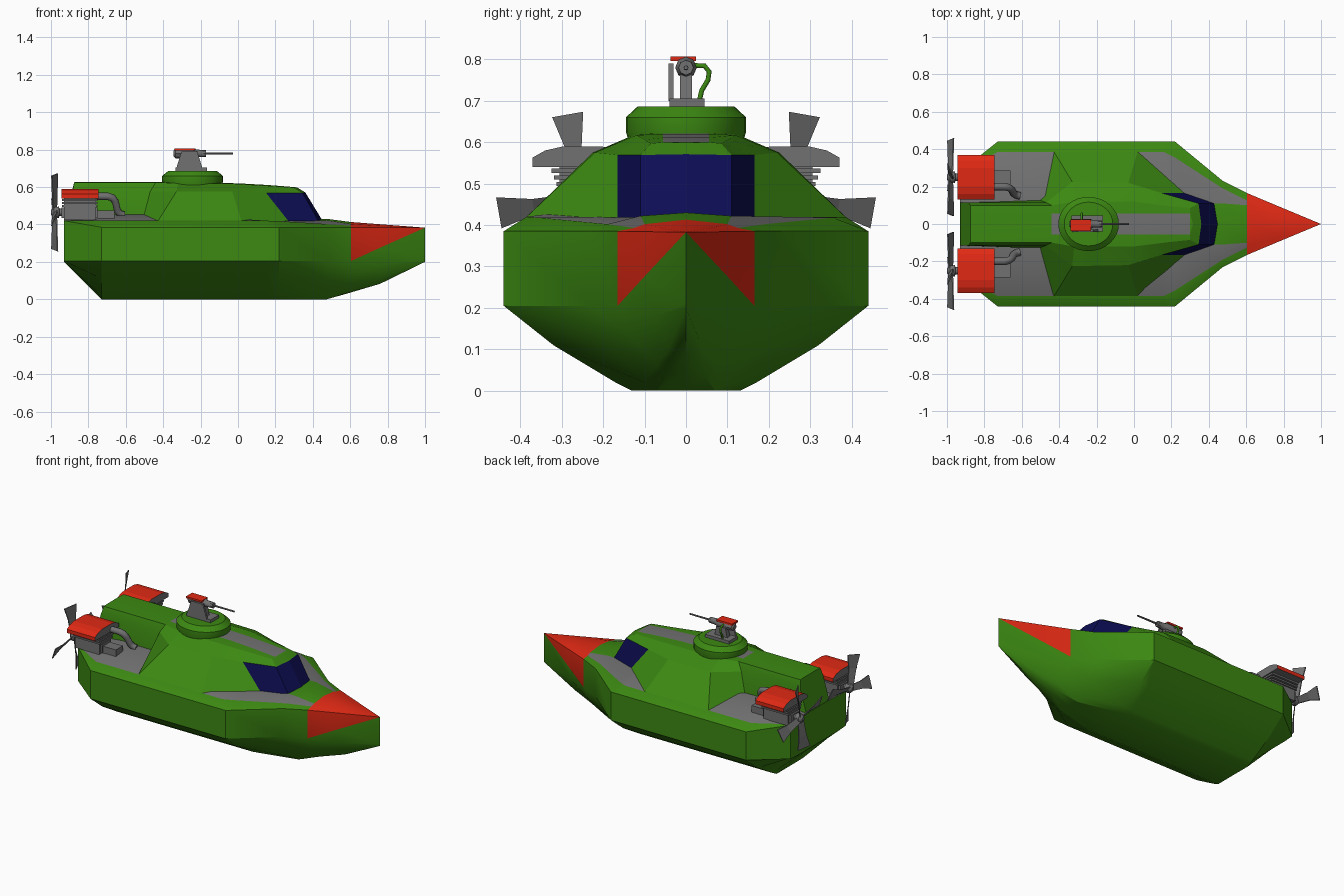
import bpy, bmesh, math
from mathutils import Vector

if "Cube" in bpy.data.objects:
    bpy.data.objects.remove(bpy.data.objects["Cube"])


def mat(name, c):
    m = bpy.data.materials.new(name)
    m.diffuse_color = (*c, 1)
    m.use_nodes = True
    m.node_tree.nodes["Principled BSDF"].inputs["Base Color"].default_value = m.diffuse_color
    return m


GREEN = mat("hull green", (0.045, 0.25, 0.006))
GRAY = mat("metal gray", (0.165, 0.165, 0.165))
RED = mat("signal red", (0.75, 0.022, 0.007))
NAVY = mat("window navy", (0.004, 0.004, 0.09))


def finish(name, bm, mats, smooth=None):
    bmesh.ops.remove_doubles(bm, verts=bm.verts, dist=0.0005)
    bmesh.ops.recalc_face_normals(bm, faces=bm.faces)
    me = bpy.data.meshes.new(name)
    bm.to_mesh(me)
    bm.free()
    for m in mats:
        me.materials.append(m)
    ob = bpy.data.objects.new(name, me)
    bpy.context.collection.objects.link(ob)
    if smooth:
        bpy.ops.object.select_all(action='DESELECT')
        ob.select_set(True)
        bpy.context.view_layer.objects.active = ob
        bpy.ops.object.shade_smooth_by_angle(angle=math.radians(smooth))
    return ob


def loft(name, loops, mats, rule=None, closed=True, cap=(True, True), smooth=None):
    """Skin a list of equal-length point loops; rule(station, row) gives the material."""
    bm = bmesh.new()
    rows = [[bm.verts.new(p) for p in l] for l in loops]
    n = len(rows[0])
    for i in range(len(rows) - 1):
        for j in range(n if closed else n - 1):
            k = (j + 1) % n
            f = bm.faces.new((rows[i][j], rows[i][k], rows[i + 1][k], rows[i + 1][j]))
            f.material_index = rule(i, j) if rule else 0
    if cap[0]:
        bm.faces.new(rows[0])
    if cap[1]:
        bm.faces.new(rows[-1])
    return finish(name, bm, mats, smooth)


def box(name, lo, hi, m, top=1.0):
    """Box between two corners, top face scaled in x."""
    cx = (lo[0] + hi[0]) / 2
    loops = []
    for z, s in ((lo[2], 1), (hi[2], top)):
        a, b = cx + (lo[0] - cx) * s, cx + (hi[0] - cx) * s
        loops.append([(a, lo[1], z), (b, lo[1], z), (b, hi[1], z), (a, hi[1], z)])
    return loft(name, loops, [m])


def lathe_x(name, prof, y, z, m, n=16):
    """Round part along x from (x, radius) pairs."""
    loops = [[(x, y + r * math.cos(2 * math.pi * k / n), z + r * math.sin(2 * math.pi * k / n))
              for k in range(n)] for x, r in prof]
    return loft(name, loops, [m], smooth=40)


def tube(name, pts, r, m):
    cu = bpy.data.curves.new(name, 'CURVE')
    cu.dimensions = '3D'
    cu.bevel_depth = r
    cu.bevel_resolution = 2
    cu.use_fill_caps = True
    sp = cu.splines.new('POLY')
    sp.points.add(len(pts) - 1)
    for p, q in zip(sp.points, pts):
        p.co = (*q, 1)
    cu.materials.append(m)
    ob = bpy.data.objects.new(name, cu)
    bpy.context.collection.objects.link(ob)
    bpy.ops.object.select_all(action='DESELECT')
    ob.select_set(True)
    bpy.context.view_layer.objects.active = ob
    bpy.ops.object.convert(target='MESH')


# Hull: half sections (y, z) from keel through knuckle and sheer to deck centre
full = [(0, 0), (.13, 0), (.17, .02), (.32, .11), (.44, .205), (.44, .385)]
deck = [(.385, .42), (.11, .455), (0, .455)]
stations = [
    (-.93, [(0, .2), (.1, .2), (.15, .2), (.22, .2), (.28, .205), (.28, .42),
            (.27, .422), (.11, .43), (0, .43)]),
    (-.73, full + deck),
    (-.43, full + deck),
    (.16, full + [(.385, .42), (.11, .42), (0, .42)]),
    (.22, full + [(.355, .418), (.11, .42), (0, .42)]),
    (.475, [(0, 0), (.07, 0), (.1, .02), (.175, .1), (.23, .205), (.23, .385),
            (.19, .402), (.11, .422), (0, .43)]),
    (.605, [(0, .037), (.04, .042), (.07, .06), (.12, .12), (.165, .205), (.165, .385),
            (.125, .393), (.10, .402), (0, .413)]),
    (.76, [(0, .083), (.025, .09), (.04, .105), (.075, .18), (.1, .276), (.1, .384),
           (.08, .388), (.06, .393), (0, .401)]),
    (1, [(0, .2)] * 3 + [(0, .21)] + [(0, .383)] * 5)]
loops = []
for x, h in stations:
    loops.append([(x, y, z) for y, z in h] + [(x, -y, z) for y, z in h[-2:0:-1]])


def hull_rule(i, j):
    k = min(j, 15 - j)
    if i >= 6 and k >= 4:      # red bow tip
        return 2
    return 1 if k == 6 else 0  # gray side decks


loft("hull", loops, [GREEN, GRAY, RED], hull_rule, cap=(True, False), smooth=28)

# Superstructure: base, eave, roof edge, strip edge, centre for each station
cabin = [
    [(-.93, .115, .42), (-.885, .115, .575), (-.875, .1, .625), (-.875, .055, .627), (-.875, 0, .627)],
    [(-.51, .13, .42), (-.47, .115, .575), (-.44, .1, .625), (-.44, .055, .627), (-.44, 0, .627)],
    [(-.43, .39, .415), (-.33, .225, .575), (-.32, .12, .62), (-.32, .055, .625), (-.32, 0, .625)],
    [(.02, .39, .415), (-.03, .22, .575), (0, .12, .617), (0, .055, .62), (0, 0, .62)],
    [(.27, .165, .418), (.15, .165, .569), (.16, .1, .606), (.16, .055, .611), (.16, 0, .611)],
    [(.43, .11, .418), (.345, .11, .569), (.30, .085, .597), (.30, .055, .6), (.30, 0, .6)],
    [(.452, 0, .42), (.36, 0, .571), (.315, 0, .598), (.315, 0, .598), (.315, 0, .598)]]


def cabin_rule(i, j):
    k = min(j, 7 - j)
    if k == 0 and i >= 4:          # windows
        return 2
    return 1 if k == 3 and 1 <= i <= 4 else 0  # gray roof strip


loft("cabin", [h + [(x, -y, z) for x, y, z in h[-2::-1]] for h in cabin],
     [GREEN, GRAY, NAVY], cabin_rule, closed=False, cap=(True, False), smooth=15)

# Turret ring
loft("turret_ring", [[(-.243 + a * math.cos(t * math.pi / 16), b * math.sin(t * math.pi / 16), z)
                      for t in range(32)]
                     for a, b, z in ((.15, .135, .59), (.162, .145, .625), (.162, .145, .66),
                                     (.13, .117, .686))], [GREEN], smooth=25)

# Deck gun
box("gun_base", (-.335, -.04, .68), (-.165, .045, .705), GRAY)
box("gun_bracket", (-.33, -.042, .70), (-.19, -.03, .79), GRAY, 0.6)
box("gun_pedestal", (-.30, -.014, .70), (-.21, .014, .765), GRAY, 0.7)
lathe_x("gun_body", [(-.345, .015), (-.335, .026), (-.23, .026), (-.22, .02), (-.17, .018)], 0, .78, GRAY, 8)
lathe_x("gun_barrel", [(-.18, .006), (-.026, .005)], 0, .78, GRAY, 8)
box("gun_cover", (-.34, -.038, .796), (-.23, .024, .807), RED)
tube("ammo_hose", [(-.28, .02, .785), (-.28, .045, .784), (-.28, .056, .77), (-.28, .053, .75),
                   (-.28, .038, .725), (-.28, .03, .69)], .006, GREEN)

# Engines with propellers, one on each side
for s, side in ((1, "left"), (-1, "right")):
    Y = .25 * s
    prof = [(-.12, .54), (-.12, .563), (-.09, .58), (-.05, .589), (.05, .589),
            (.09, .58), (.12, .563), (.12, .54)]
    cover = loft(side + "_engine_cover", [[(x, Y + y, z) for y, z in prof] for x in (-.945, -.747)],
                 [RED, GRAY])
    for f in cover.data.polygons:    # gray ends and underside
        if abs(f.normal.x) > .9 or f.normal.z < -.9:
            f.material_index = 1

    def block(name, x0, x1, w, z0, z1):
        box(side + name, (x0, Y - w, z0), (x1, Y + w, z1), GRAY)
    block("_engine_core", -.93, -.76, .055, .425, .545)
    for q in range(3):
        block("_engine_fin_%d" % q, -.94, -.75, .075 - .006 * q, .526 - q * .016, .536 - q * .016)
    block("_engine_sump", -.945, -.75, .045, .435, .49)
    block("_gear_case", -.76, -.66, .035, .43, .475)
    tube(side + "_exhaust", [(-.76, .2 * s, .55), (-.695, .2 * s, .55), (-.67, .195 * s, .542),
                             (-.655, .185 * s, .52), (-.645, .165 * s, .475), (-.63, .155 * s, .455),
                             (-.61, .15 * s, .45)], .02, GRAY)
    lathe_x(side + "_propeller_hub", [(-.93, .02), (-.955, .02), (-.958, .03), (-.985, .028),
                                      (-1, .012)], Y, .465, GRAY, 12)
    for b in range(4):
        a = math.radians(80 + 90 * b)
        d = Vector((0, s * math.cos(a), math.sin(a)))
        t = Vector((0, -s * math.sin(a), math.cos(a)))
        c = Vector((-.98, Y, .465))
        secs = []
        for r, w, px in ((.015, .014, .010), (.12, .019, .013), (.205, .038, .016)):
            e = t * w + Vector((px, 0, 0))
            n = Vector((.003, 0, 0))
            secs.append([c + d * r + e + n, c + d * r - e + n, c + d * r - e - n, c + d * r + e - n])
        loft("%s_propeller_blade_%d" % (side, b), secs, [GRAY])
